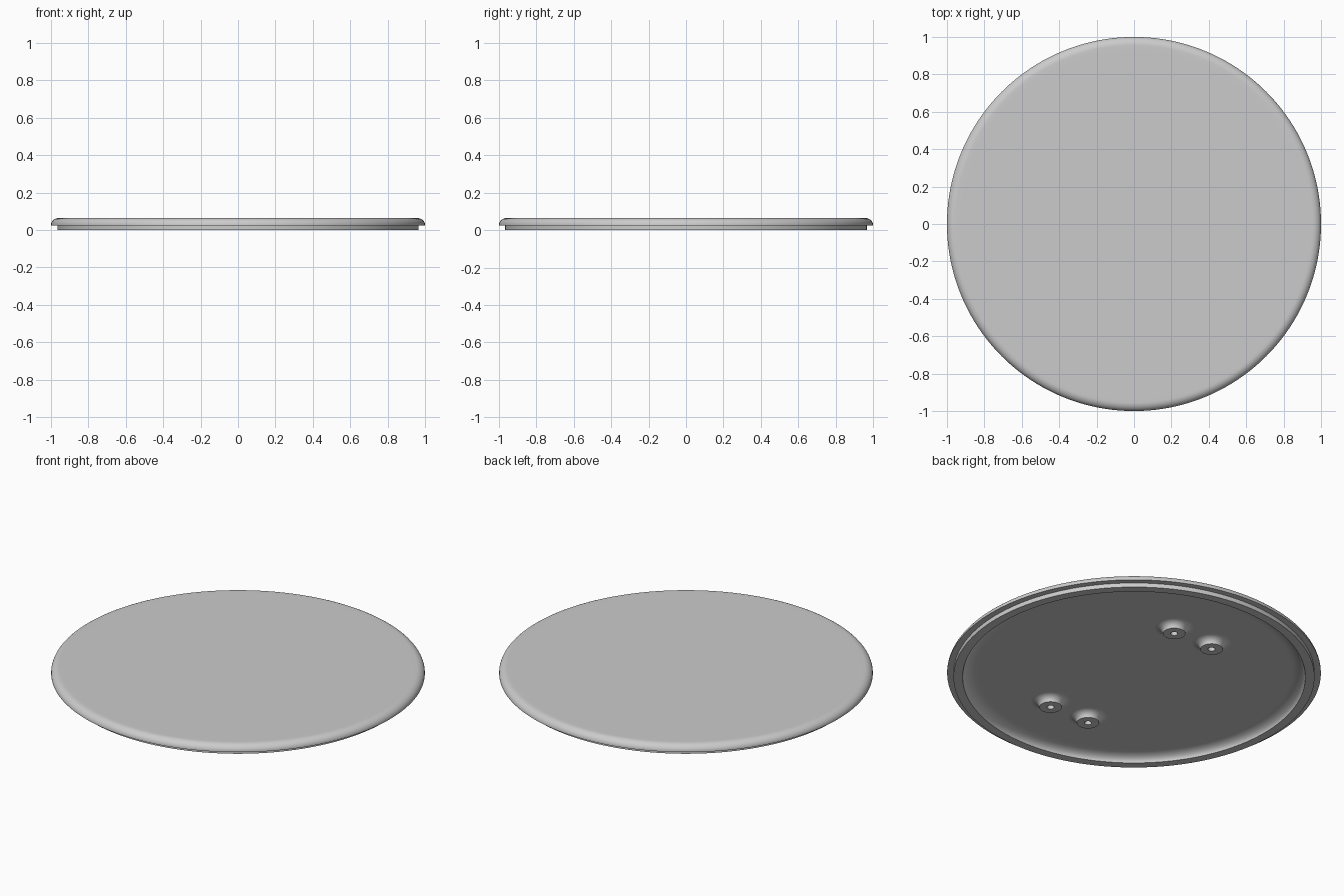
import bpy, bmesh, math

default = bpy.data.objects.get("Cube")
if default:
    bpy.data.objects.remove(default, do_unlink=True)

grey = bpy.data.materials.new("plain grey")
grey.use_nodes = True
COLOUR = (0.6, 0.6, 0.6, 1)
grey.diffuse_color = COLOUR
grey.node_tree.nodes["Principled BSDF"].inputs["Base Color"].default_value = COLOUR


def arc(cx, cz, rx, rz, start, end, steps):
    """Points of an elliptical arc in the profile plane, angles in degrees."""
    angles = [math.radians(start + (end - start) * i / steps) for i in range(steps + 1)]
    return [(cx + rx * math.cos(a), cz + rz * math.sin(a)) for a in angles]


def lathe(name, profile, sides, location=(0, 0, 0), closed=False):
    """Turn a profile of (radius, height) about z; an open profile gets flat end caps."""
    bm = bmesh.new()
    rings = []
    for r, z in profile:
        rings.append([bm.verts.new((r * math.cos(2 * math.pi * i / sides),
                                    r * math.sin(2 * math.pi * i / sides), z))
                      for i in range(sides)])
    pairs = list(zip(rings, rings[1:]))
    if closed:
        pairs.append((rings[-1], rings[0]))
    else:
        bm.faces.new(rings[0])
        bm.faces.new(rings[-1])
    for a, b in pairs:
        for i in range(sides):
            j = (i + 1) % sides
            bm.faces.new((a[i], a[j], b[j], b[i]))
    bmesh.ops.recalc_face_normals(bm, faces=bm.faces)
    mesh = bpy.data.meshes.new(name)
    bm.to_mesh(mesh)
    bm.free()
    mesh.materials.append(grey)
    obj = bpy.data.objects.new(name, mesh)
    obj.location = location
    bpy.context.collection.objects.link(obj)
    bpy.ops.object.select_all(action='DESELECT')
    obj.select_set(True)
    bpy.context.view_layer.objects.active = obj
    bpy.ops.object.shade_smooth_by_angle(angle=math.radians(35))
    return obj


TOP, STEP, FLOOR = 0.065, 0.025, 0.04

# Round lid: domed rim, stepped lip below and a filleted hollow underneath
lid = [(0.5, TOP), (0.93, TOP)]
lid += arc(0.955, 0.028, 0.045, TOP - 0.028, 90, 0, 10)
lid += [(1.0, STEP), (0.966, STEP), (0.966, 0), (0.917, 0)]
lid += arc(0.847, 0, 0.07, FLOOR, 0, 90, 10)[1:]
lid += [(0.82, FLOOR), (0.5, FLOOR)]
lathe("lid", lid, 160)

# Four flared screw bosses with blind holes
boss = [(0.019, FLOOR + 0.01), (0.019, 0.003), (0.056, 0.003)]
boss += arc(0.105, 0.003, 0.045, FLOOR - 0.003, 180, 90, 8)
boss += [(0.105, FLOOR + 0.01)]
for row, y in (("back", 0.492), ("front", -0.537)):
    for side, x in (("left", 0.132), ("right", -0.129)):
        lathe(f"{row}_{side}_screw_boss", boss, 40, (x, y, 0), closed=True)
